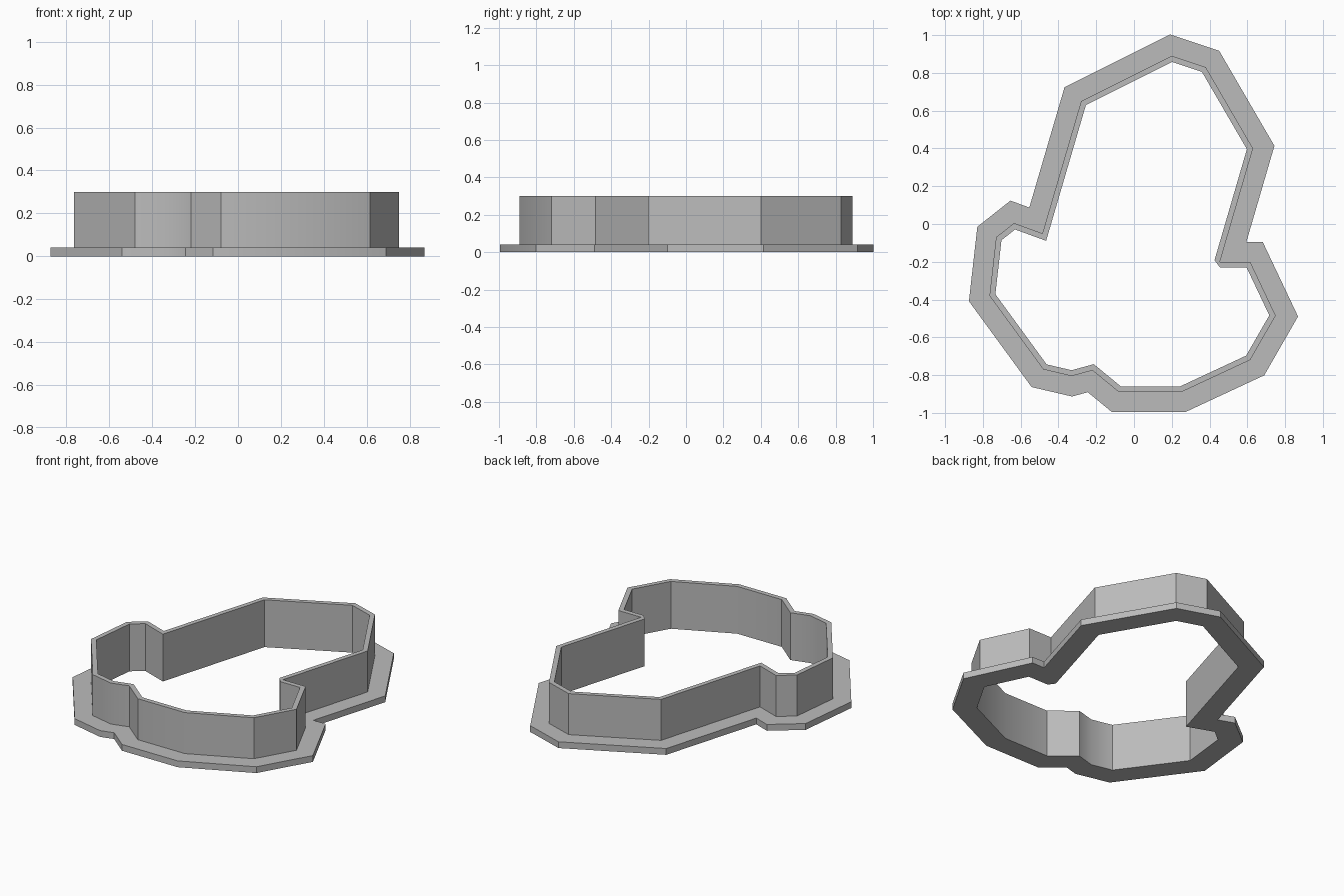
import bpy, bmesh, math
from mathutils import Vector

if "Cube" in bpy.data.objects:
    bpy.data.objects.remove(bpy.data.objects["Cube"], do_unlink=True)

WALL, FLANGE = 0.03, 0.105          # wall thickness, flange width
HEIGHT, BASE = 0.30, 0.04           # wall height, flange height

# Outer outline of the wall, clockwise from the back tip
OUTLINE = [Vector(p) for p in (
    (.20, .89), (.38, .83), (.63, .40), (.455, -.20), (.615, -.20),
    (.75, -.485), (.615, -.72), (.25, -.89), (-.08, -.89), (-.22, -.775),
    (-.33, -.805), (-.48, -.77), (-.765, -.38), (-.73, -.07),
    (-.635, .005), (-.485, -.05), (-.28, .65))]


def offset(dist):
    """Mitred offset of the outline; the sharpest notch is bevelled inward."""
    ring = []
    for i, p in enumerate(OUTLINE):
        a = (p - OUTLINE[i - 1]).normalized()
        b = (OUTLINE[(i + 1) % len(OUTLINE)] - p).normalized()
        na, nb = Vector((-a.y, a.x)), Vector((-b.y, b.x))
        mitre = p + (na + nb) * dist / (1 + na.dot(nb))
        sharp = 1 + na.dot(nb) < 0.85
        if sharp and dist < 0:
            ring += [p + na * dist, p + nb * dist]
        else:
            ring += [mitre] * (2 if sharp else 1)
    return ring


grey = bpy.data.materials.new("grey plastic")
grey.use_nodes = True
colour = (0.5, 0.5, 0.5, 1)
grey.diffuse_color = colour
grey.node_tree.nodes["Principled BSDF"].inputs["Base Color"].default_value = colour

# Cross-section of wall and flange, carried around the outline
inner, middle, outer = offset(-WALL), offset(0), offset(FLANGE)
section = [(inner, 0), (inner, HEIGHT), (middle, HEIGHT),
           (middle, BASE), (outer, BASE), (outer, 0)]

bm = bmesh.new()
rings = [[bm.verts.new((p.x, p.y, z)) for p in ring] for ring, z in section]
for k, ring in enumerate(rings):
    above = rings[(k + 1) % len(rings)]
    for i in range(len(ring)):
        j = (i + 1) % len(ring)
        bm.faces.new((ring[i], ring[j], above[j], above[i]))
bmesh.ops.remove_doubles(bm, verts=bm.verts, dist=0.0001)
bmesh.ops.recalc_face_normals(bm, faces=bm.faces)

mesh = bpy.data.meshes.new("cutter_frame")
bm.to_mesh(mesh)
bm.free()
mesh.materials.append(grey)
frame = bpy.data.objects.new("cutter_frame", mesh)
bpy.context.collection.objects.link(frame)

# Soft shading over the gentle bends, crisp corners elsewhere
bpy.context.view_layer.objects.active = frame
frame.select_set(True)
bpy.ops.object.shade_smooth_by_angle(angle=math.radians(30))
